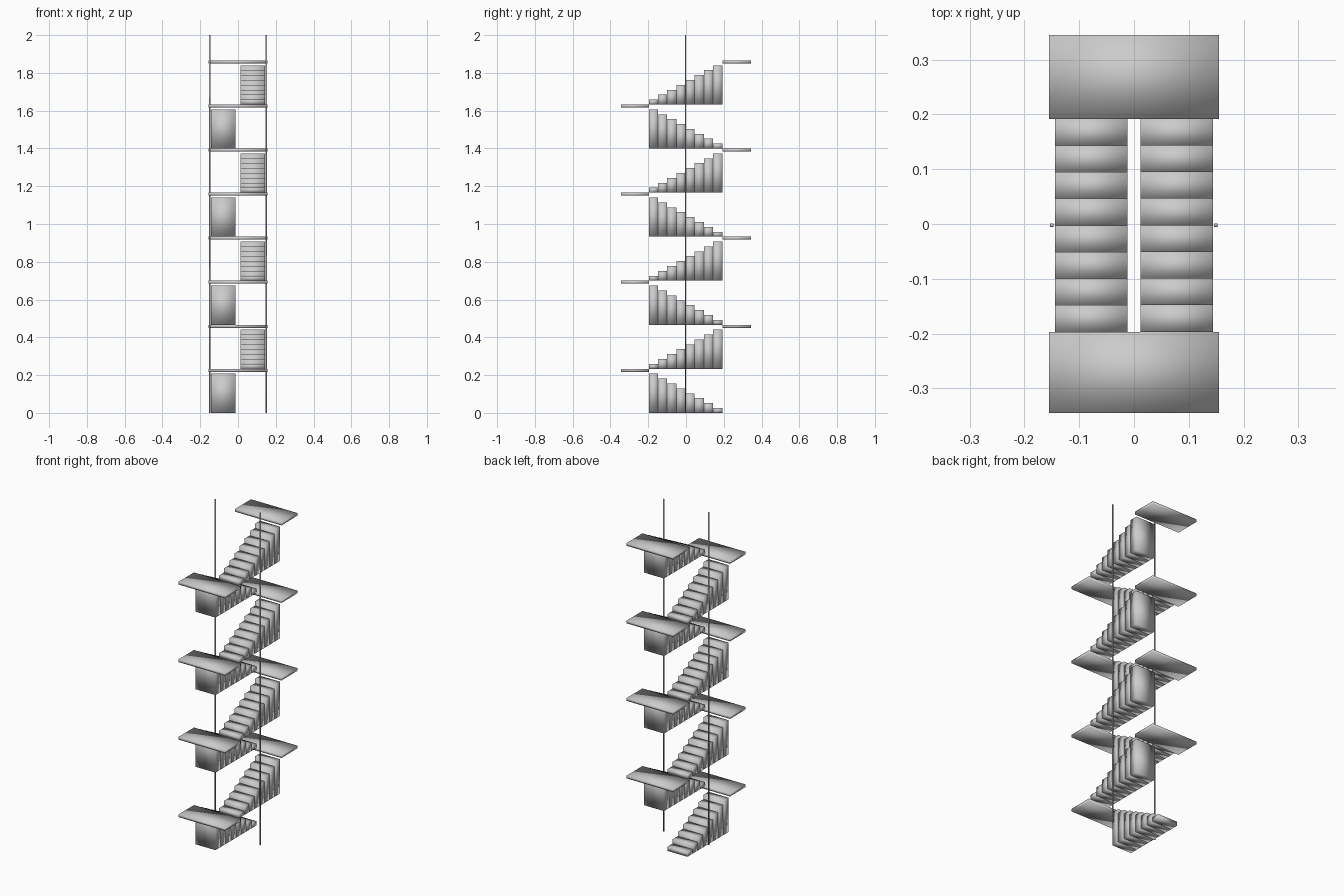
import bpy, bmesh
from mathutils import Matrix, Vector

if "Cube" in bpy.data.objects:
    bpy.data.objects.remove(bpy.data.objects["Cube"])

FLIGHTS, STEPS = 8, 8
RISE = 1.866 / FLIGHTS            # height of one flight including its landing
STEP_RISE = RISE / (STEPS + 1)
Y_FRONT, Y_BACK, Y_END = -0.197, 0.192, 0.345
TREAD = (Y_BACK - Y_FRONT) / STEPS


def add_box(bm, x, y, z):
    """Add a closed box from (min, max) ranges."""
    centre = Vector([(a + b) / 2 for a, b in (x, y, z)])
    size = [b - a for a, b in (x, y, z)]
    bmesh.ops.create_cube(bm, size=1,
                          matrix=Matrix.Translation(centre) @ Matrix.Diagonal((*size, 1)))


def make_object(name, boxes):
    """Soft-shaded object made of separate boxes."""
    bm = bmesh.new()
    for box in boxes:
        add_box(bm, *box)
    for face in bm.faces:
        face.smooth = True
    mesh = bpy.data.meshes.new(name)
    bm.to_mesh(mesh)
    bm.free()
    obj = bpy.data.objects.new(name, mesh)
    bpy.context.collection.objects.link(obj)


for f in range(FLIGHTS):
    base = f * RISE
    to_front = f % 2 == 0         # left flights climb to the front, right ones to the back
    x = (-0.144, -0.012) if to_front else (0.012, 0.144)

    # Flight of solid steps, each standing on the level of the flight's base
    steps = []
    for i in range(STEPS):
        k = STEPS - 1 - i if to_front else i
        y0 = Y_FRONT + k * TREAD
        steps.append((x, (y0, y0 + TREAD), (base, base + (i + 1) * STEP_RISE)))
    make_object(f"stair_flight_{f + 1}", steps)

    # Landing slab at the top of the flight
    y = (-Y_END, Y_FRONT) if to_front else (Y_BACK, Y_END)
    make_object(f"landing_{f + 1}", [((-0.155, 0.155), y, (base + RISE - 0.016, base + RISE))])

# Thin upright poles on both sides
for side, cx in (("left", -0.150), ("right", 0.149)):
    make_object(f"pole_{side}", [((cx - 0.0033, cx + 0.0033), (-0.0053, 0.0013), (0, 2))])
